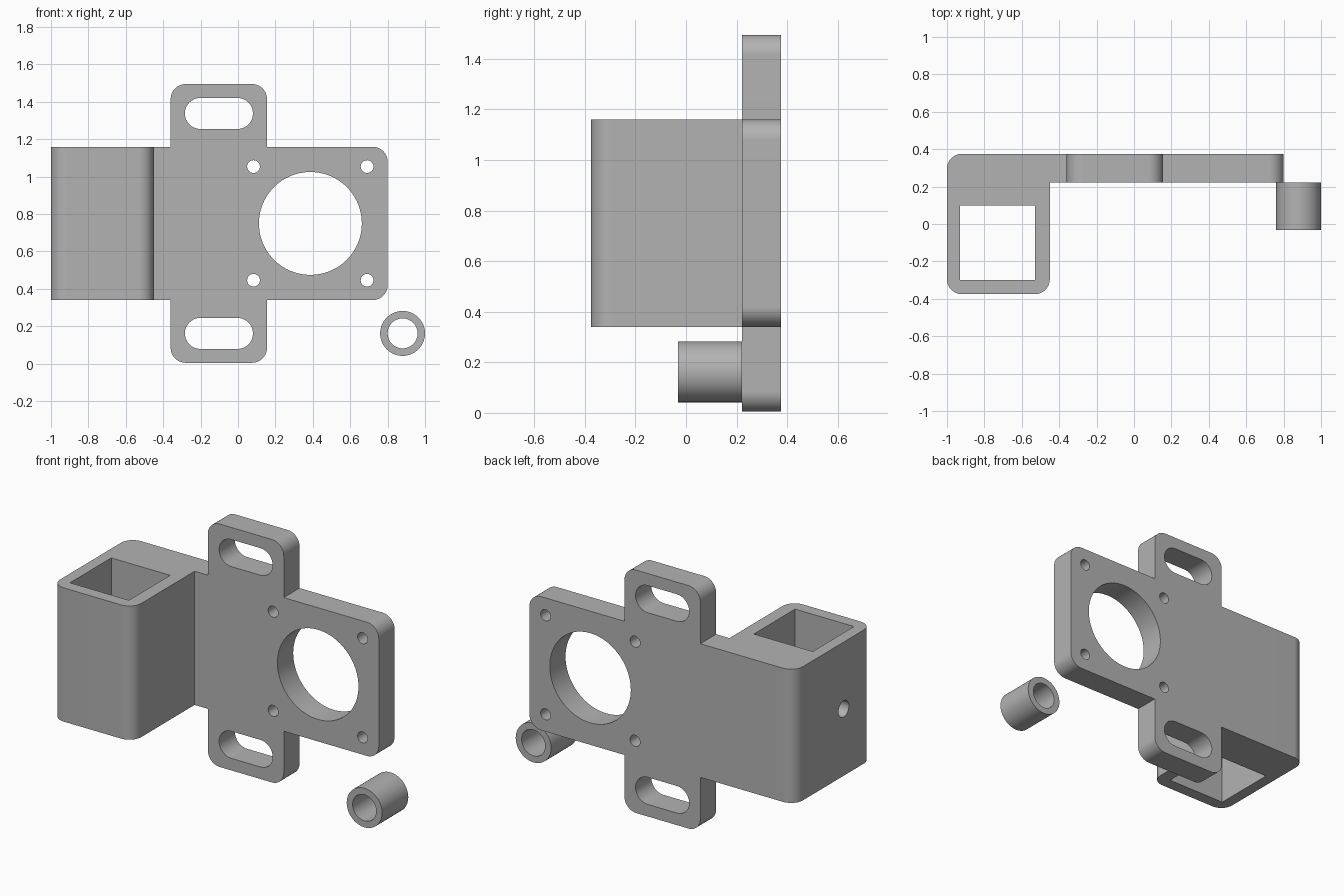
import bpy, bmesh, math
from mathutils import Matrix, Vector

cube = bpy.data.objects.get("Cube")
if cube:
    bpy.data.objects.remove(cube, do_unlink=True)

grey = bpy.data.materials.new("plain_grey")
grey.use_nodes = True
grey.diffuse_color = (0.45, 0.45, 0.45, 1)
grey.node_tree.nodes["Principled BSDF"].inputs["Base Color"].default_value = (0.45, 0.45, 0.45, 1)

# Plane axes: how a 2D outline point plus a depth becomes a 3D point
AXES = {
    "x": lambda a, b, d: (d, a, b),
    "y": lambda a, b, d: (a, d, b),
    "z": lambda a, b, d: (a, b, d),
}


def prism(name, outline, axis, start, end, radius=0, rounded=lambda co: True):
    """Extrude an outline along an axis, rounding the chosen corners."""
    bm = bmesh.new()
    place = AXES[axis]
    face = bm.faces.new([bm.verts.new(place(a, b, start)) for a, b in outline])
    if radius:
        corners = [v for v in bm.verts if rounded(v.co)]
        bmesh.ops.bevel(bm, geom=corners, offset=radius, offset_type='OFFSET',
                        segments=10, profile=0.5, affect='VERTICES')
    step = Vector(place(0, 0, end - start))
    bm.faces.ensure_lookup_table()
    out = bmesh.ops.extrude_face_region(bm, geom=[bm.faces[0]], use_keep_orig=True)
    bmesh.ops.translate(bm, vec=step, verts=[g for g in out["geom"] if isinstance(g, bmesh.types.BMVert)])
    bmesh.ops.recalc_face_normals(bm, faces=bm.faces)
    mesh = bpy.data.meshes.new(name)
    bm.to_mesh(mesh)
    bm.free()
    mesh.materials.append(grey)
    obj = bpy.data.objects.new(name, mesh)
    bpy.context.collection.objects.link(obj)
    return obj


def rect(a0, a1, b0, b1):
    return [(a0, b0), (a1, b0), (a1, b1), (a0, b1)]


def circle(a, b, r, n=64):
    return [(a + r * math.cos(math.tau * i / n), b + r * math.sin(math.tau * i / n)) for i in range(n)]


def slot(a0, a1, b, r, n=16):
    right = [(a1 - r + r * math.sin(math.pi * i / n), b - r * math.cos(math.pi * i / n)) for i in range(n + 1)]
    left = [(a0 + a1 - a, 2 * b - c) for a, c in right]
    return right + left


def combine(target, tool, operation):
    mod = target.modifiers.new("join_or_cut", 'BOOLEAN')
    mod.operation, mod.solver, mod.object = operation, 'EXACT', tool
    tool.hide_render = True
    bpy.context.view_layer.objects.active = target
    bpy.ops.object.modifier_apply(modifier=mod.name)
    bpy.data.objects.remove(tool, do_unlink=True)


def finish(obj):
    bpy.ops.object.select_all(action='DESELECT')
    obj.select_set(True)
    bpy.context.view_layer.objects.active = obj
    bpy.ops.object.shade_smooth_by_angle(angle=math.radians(30))
    mod = obj.modifiers.new("flat_face_normals", 'WEIGHTED_NORMAL')
    mod.keep_sharp = True


MID = 0.75            # height of the symmetry line
LOW, HIGH = 0.34, 1.16
BACK, FACE = 0.375, 0.222

# Cross-shaped plate; inner corners and the end buried in the sleeve stay sharp
half = [(-0.7, HIGH), (-0.36, HIGH), (-0.36, 1.495), (0.155, 1.495), (0.155, HIGH), (0.8, HIGH)]
outline = half + [(x, 2 * MID - z) for x, z in reversed(half)]
bracket = prism("mounting_bracket", outline, "y", FACE, BACK, 0.08,
                lambda co: co.x > 0.5 or abs(co.z - MID) > 0.6)

# Square sleeve
sleeve = prism("sleeve", rect(-1, -0.45, -0.375, BACK), "z", LOW, HIGH, 0.08,
               lambda co: not (co.x > -0.5 and co.y > 0))
combine(bracket, sleeve, 'UNION')

# Openings: sleeve bore, side screw hole, large round window
cutters = [
    prism("bore_cutter", rect(-0.93, -0.53, -0.3, 0.1), "z", 0.2, 1.3),
    prism("screw_cutter", circle(-0.1, MID, 0.05, 32), "x", -1.1, -0.8),
    prism("window_cutter", circle(0.387, MID, 0.275, 96), "y", 0.1, 0.5),
]
# Slots and four small holes, mirrored about the middle height
for side in (-1, 1):
    cutters.append(prism("slot_cutter", slot(-0.284, 0.08, MID + side * 0.588, 0.083), "y", 0.1, 0.5))
    for x in (0.083, 0.69):
        cutters.append(prism("hole_cutter", circle(x, MID + side * 0.304, 0.034, 32), "y", 0.1, 0.5))
for cutter in cutters:
    combine(bracket, cutter, 'DIFFERENCE')
finish(bracket)

# Loose spacer tube
spacer = prism("spacer_tube", circle(0.88, 0.162, 0.12), "y", -0.032, FACE)
combine(spacer, prism("tube_cutter", circle(0.88, 0.162, 0.08), "y", -0.2, 0.4), 'DIFFERENCE')
finish(spacer)
